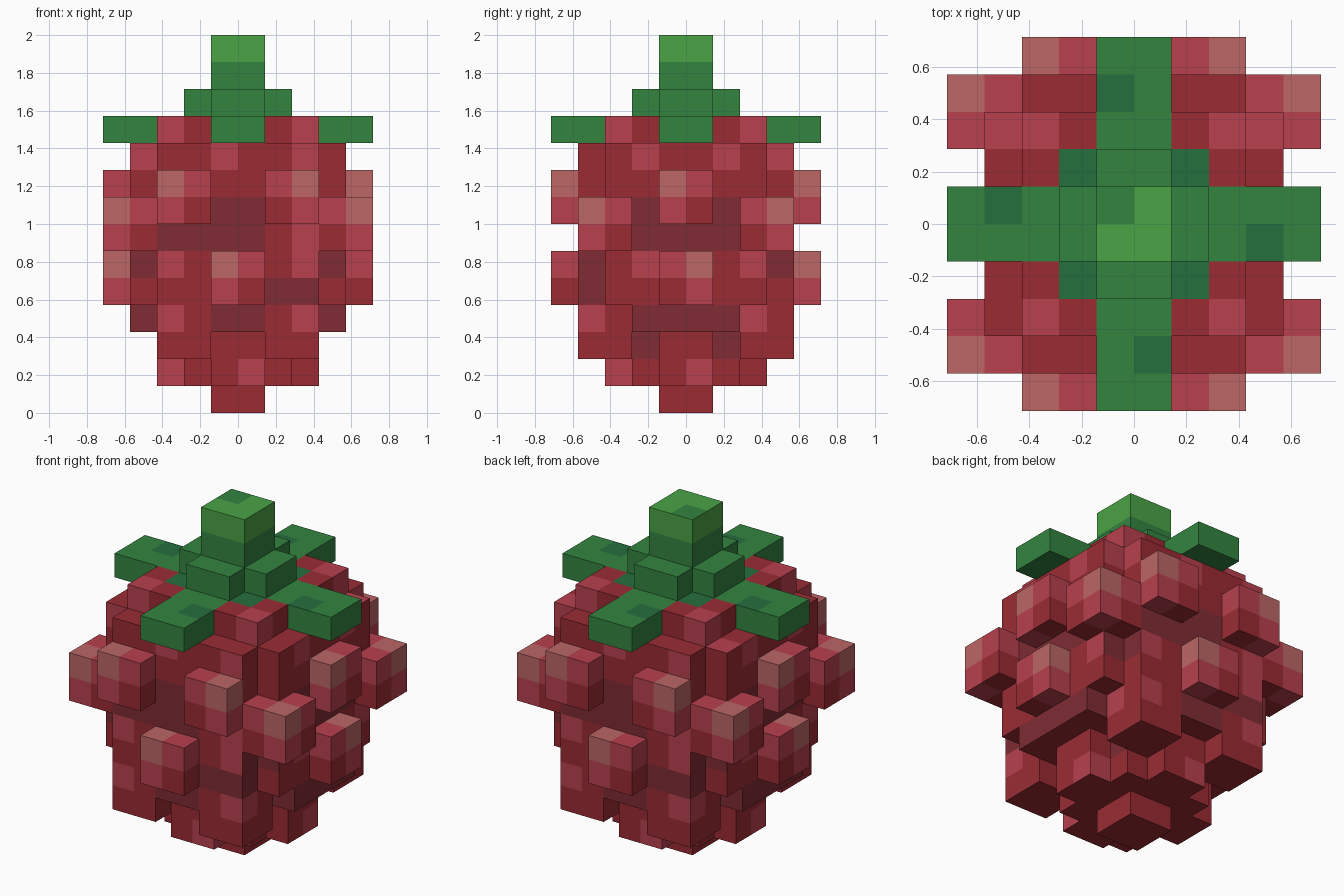
import bpy, bmesh
from mathutils import Vector

cube = bpy.data.objects.get("Cube")
if cube:
    bpy.data.objects.remove(cube, do_unlink=True)

U = 1 / 7  # size of one block
COLOURS = {
    "red": (0.328, 0.024, 0.034),
    "rose": (0.479, 0.051, 0.076),
    "pale_pink": (0.503, 0.133, 0.133),
    "maroon": (0.216, 0.025, 0.034),
    "green": (0.034, 0.231, 0.051),
    "light_green": (0.069, 0.366, 0.061),
    "dark_green": (0.018, 0.156, 0.048),
}
NAMES = list(COLOURS)
MATS = []
for name, rgb in COLOURS.items():
    m = bpy.data.materials.new(name)
    m.use_nodes = True
    m.diffuse_color = (*rgb, 1)
    bsdf = m.node_tree.nodes["Principled BSDF"]
    bsdf.inputs["Base Color"].default_value = (*rgb, 1)
    bsdf.inputs["Roughness"].default_value = 0.9
    MATS.append(m)

parts = []    # (name, cells, colour rule)
filled = set()


def add_part(name, boxes, rule):
    """Collect the unit blocks of a part from boxes (x0, x1, y0, y1, z0, z1)."""
    cells = set()
    for x0, x1, y0, y1, z0, z1 in boxes:
        cells |= {(x, y, z) for x in range(x0, x1)
                  for y in range(y0, y1) for z in range(z0, z1)}
    cells -= filled
    filled.update(cells)
    parts.append((name, cells, rule))


def turned(b):
    """Turn a box half way round the vertical axis."""
    return (-b[1], -b[0], -b[3], -b[2], b[4], b[5])


# Speckles of the berry: height -> columns along the face
FRONT_ROSE = {1: (-3, 0), 3: (-3, 2), 5: (-3, 2), 6: (2,), 7: (2,),
              9: (-4, -1, 2), 10: (-3, 2)}
FRONT_MAROON = {3: (-4, -1, 0, 3), 4: (1, 2), 5: (-4, 3),
                6: (-3, -2, -1, 0), 7: (-1, 0)}
SIDE_ROSE = {1: (-3, 0), 3: (-4, 2), 5: (-2, 2), 6: (-3, 2),
             9: (-2, 1, 3), 10: (-3, 2)}
SIDE_MAROON = {2: (-2, 1), 3: (-2, -1, 0, 1), 4: (-4,), 5: (-4, 3),
               6: (-2, -1, 0, 1), 7: (-2, 1)}


def berry_rule(c, n):
    x, y, z = c
    if n[2] > 0:
        if z == 10 and x in (-2, 1) and y in (-2, 1):
            return "dark_green"
        if z == 10 and x in (-3, 2) and abs(y + 0.5) > 2:
            return "rose"
        return "rose" if z == 9 and x in (-4, 3) and y == 2 else "red"
    if n[2] < 0:
        return "red"
    if n[1]:
        col = x if n[1] < 0 else -1 - x
        rose, maroon = FRONT_ROSE, FRONT_MAROON
    else:
        col = y if n[0] > 0 else -1 - y
        rose, maroon = SIDE_ROSE, SIDE_MAROON
    if col in rose.get(z, ()):
        return "rose"
    return "maroon" if col in maroon.get(z, ()) else "red"


def bump_rule(hot):
    """Pale at one outer top block, rose beside it, red elsewhere."""
    def rule(c, n):
        d = sum(abs(a - b) for a, b in zip(c, hot))
        return ("pale_pink", "rose", "red")[min(d, 2)]
    return rule


def leaf_rule(c, n):
    spots = ((-1, 3), (0, -4), (-4, 0), (3, -1))
    return "dark_green" if n[2] > 0 and c[:2] in spots else "green"


def stem_rule(c, n):
    if c[2] < 13 or (n[2] > 0 and c[:2] == (-1, 0)):
        return "green"
    return "light_green"


# Leaves and stem
add_part("leaves", [(-5, 5, -1, 1, 10, 11), (-1, 1, -5, 5, 10, 11)], leaf_rule)
add_part("sepals", [(-2, 2, -1, 1, 11, 12), (-1, 1, -2, 2, 11, 12)], leaf_rule)
add_part("stem", [(-1, 1, -1, 1, 12, 14)], stem_rule)

# Berry body
add_part("berry_tip", [(-1, 1, -1, 1, 0, 1)], berry_rule)
corners = [(1, 3, -4, -2, 2, 4), (-3, -1, -4, -2, 2, 4)]
add_part("berry_base", [
    (-2, 2, -2, 2, 1, 4), (-1, 1, -3, 3, 1, 3), (-3, 3, -1, 1, 1, 3),
    (-3, 3, -3, 3, 3, 4), (-4, 4, -2, 2, 3, 4), (-1, 1, -4, 4, 3, 4),
    *corners, *map(turned, corners)], berry_rule)
add_part("berry_body", [(-3, 3, -4, 4, 4, 10), (-4, 4, -3, 3, 4, 10)], berry_rule)
add_part("berry_top", [(-3, 3, -3, 3, 10, 11)], berry_rule)

# Bumps on the front and one side with their pale block, repeated half a turn round
BUMPS = [
    ("front_upper_bump_a", (-3, -1, -5, -4, 7, 9), (-3, -5, 8)),
    ("front_upper_bump_b", (1, 3, -5, -4, 7, 9), (2, -5, 8)),
    ("front_lower_bump", (-1, 1, -5, -4, 4, 6), (-1, -5, 5)),
    ("side_corner_bump_a", (3, 5, -4, -2, 6, 8), (4, -4, 7)),
    ("side_corner_bump_b", (3, 5, 2, 4, 6, 8), (4, 3, 7)),
    ("side_upper_bump", (4, 5, -1, 1, 7, 9), (4, -1, 8)),
    ("side_lower_bump", (4, 5, -1, 1, 4, 6), (4, 0, 5)),
]
for name, box, hot in BUMPS:
    add_part(name, [box], bump_rule(hot))
    add_part(name + "_opposite", [turned(box)],
             bump_rule((-1 - hot[0], -1 - hot[1], hot[2])))


def build(name, cells, rule):
    """Make the outer faces of a part and merge flat areas of one colour."""
    bm = bmesh.new()
    verts = {}
    for c in sorted(cells):
        for axis in range(3):
            for s in (-1, 1):
                n = [0, 0, 0]
                n[axis] = s
                if tuple(a + b for a, b in zip(c, n)) in filled:
                    continue
                u, v = (axis + 1) % 3, (axis + 2) % 3
                ring = []
                for du, dv in ((0, 0), (1, 0), (1, 1), (0, 1)):
                    p = list(c)
                    p[axis] += s > 0
                    p[u] += du
                    p[v] += dv
                    p = tuple(p)
                    if p not in verts:
                        verts[p] = bm.verts.new(Vector(p) * U)
                    ring.append(verts[p])
                f = bm.faces.new(ring if s > 0 else ring[::-1])
                f.material_index = NAMES.index(rule(c, n))
    bmesh.ops.dissolve_limit(bm, angle_limit=0.01, verts=bm.verts[:],
                             edges=bm.edges[:], delimit={'MATERIAL'})
    me = bpy.data.meshes.new(name)
    bm.to_mesh(me)
    bm.free()
    for m in MATS:
        me.materials.append(m)
    bpy.context.collection.objects.link(bpy.data.objects.new(name, me))


for part in parts:
    build(*part)
